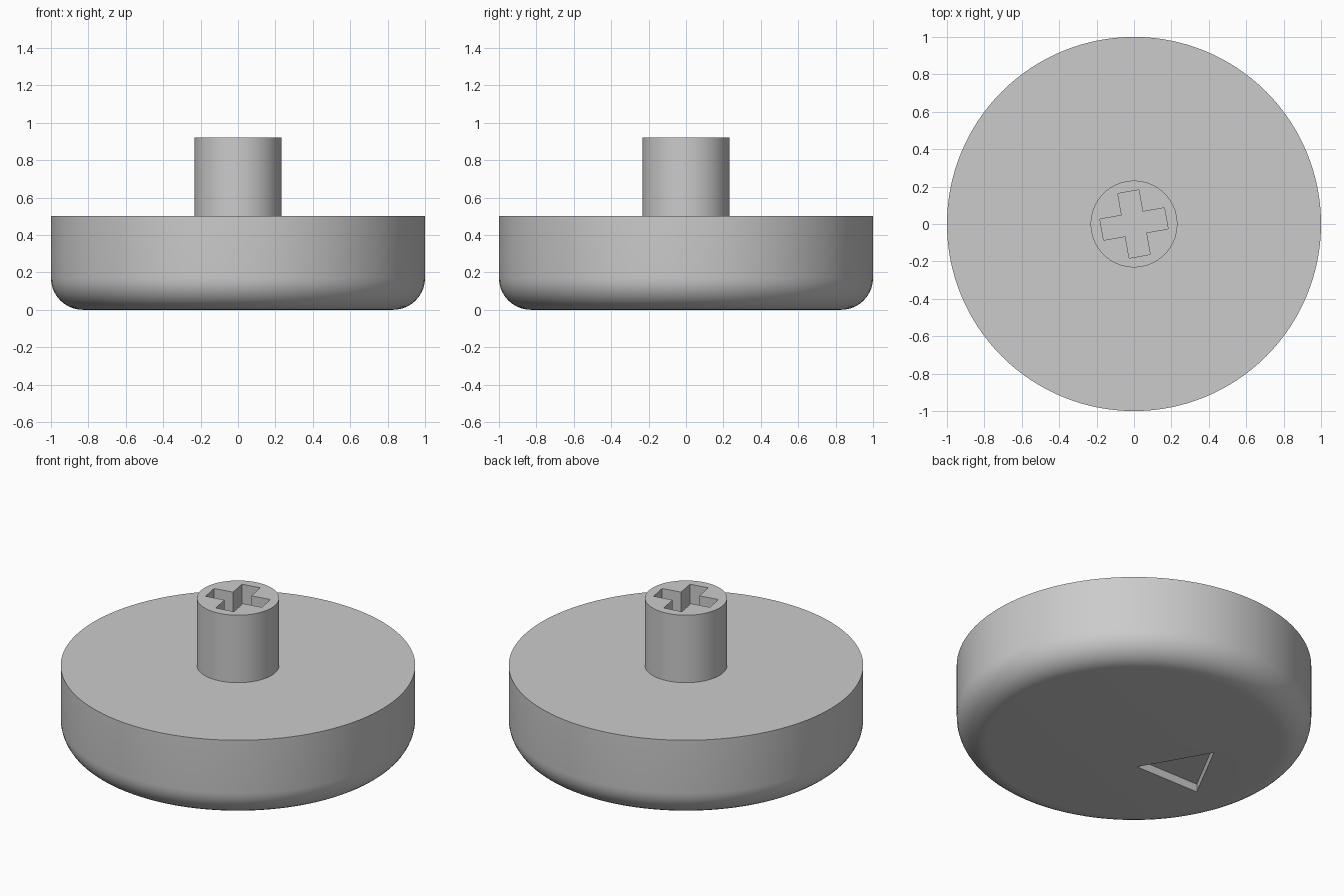
import bpy, bmesh, math
from mathutils import Matrix

cube = bpy.data.objects.get("Cube")
if cube:
    bpy.data.objects.remove(cube, do_unlink=True)

grey = bpy.data.materials.new("plain grey")
grey.use_nodes = True
grey.diffuse_color = (0.6, 0.6, 0.6, 1)
grey.node_tree.nodes["Principled BSDF"].inputs["Base Color"].default_value = (0.6, 0.6, 0.6, 1)


def add_object(name, bm):
    bmesh.ops.recalc_face_normals(bm, faces=bm.faces)
    mesh = bpy.data.meshes.new(name)
    bm.to_mesh(mesh)
    bm.free()
    obj = bpy.data.objects.new(name, mesh)
    obj.data.materials.append(grey)
    bpy.context.collection.objects.link(obj)
    return obj


def lathe(name, profile, steps):
    """Spin a (radius, height) profile around z."""
    bm = bmesh.new()
    verts = [bm.verts.new((r, 0, z)) for r, z in profile]
    edges = [bm.edges.new(pair) for pair in zip(verts, verts[1:])]
    bmesh.ops.spin(bm, geom=verts + edges, cent=(0, 0, 0), axis=(0, 0, 1),
                   angle=math.tau, steps=steps)
    bmesh.ops.remove_doubles(bm, verts=bm.verts, dist=1e-5)
    return add_object(name, bm)


def prism(name, outline, bottom, top, turn=0):
    """Extrude a flat outline between two heights."""
    bm = bmesh.new()
    face = bm.faces.new([bm.verts.new((x, y, bottom)) for x, y in outline])
    new = bmesh.ops.extrude_face_region(bm, geom=[face])["geom"]
    bmesh.ops.translate(bm, vec=(0, 0, top - bottom),
                        verts=[g for g in new if isinstance(g, bmesh.types.BMVert)])
    bmesh.ops.rotate(bm, verts=bm.verts, cent=(0, 0, 0),
                     matrix=Matrix.Rotation(math.radians(turn), 3, 'Z'))
    return add_object(name, bm)


def carve(target, cutter):
    cutter.hide_render = True
    cutter.hide_viewport = True
    mod = target.modifiers.new(cutter.name, 'BOOLEAN')
    mod.operation = 'DIFFERENCE'
    mod.solver = 'EXACT'
    mod.object = cutter


def smooth(obj):
    bpy.ops.object.select_all(action='DESELECT')
    obj.select_set(True)
    bpy.context.view_layer.objects.active = obj
    for mod in list(obj.modifiers):
        bpy.ops.object.modifier_apply(modifier=mod.name)
    bpy.ops.object.shade_smooth_by_angle(angle=math.radians(30))


# Round cap with a rounded lower rim
FILLET = 0.17
rim = [(1 - FILLET + FILLET * math.sin(t), FILLET - FILLET * math.cos(t))
       for t in (math.pi / 2 * i / 10 for i in range(11))]
cap = lathe("cap", [(0, 0)] + rim + [(1, 0.5), (0, 0.5)], 128)

# Triangular recess in the underside
carve(cap, prism("triangle_cutter", [(-0.63, -0.2), (-0.19, -0.2), (-0.42, 0.2)], -0.1, 0.05))
smooth(cap)

# Stem with a cross-shaped socket
stem = lathe("stem", [(0, 0.5), (0.232, 0.5), (0.232, 0.92), (0, 0.92)], 64)
W, L = 0.057, 0.175
arm = [(L, -W), (L, W), (W, W)]
cross = []
for quarter in range(4):
    for x, y in arm:
        for _ in range(quarter):
            x, y = -y, x
        cross.append((x, y))
carve(stem, prism("cross_cutter", cross, 0.56, 1.0, turn=10))
smooth(stem)
